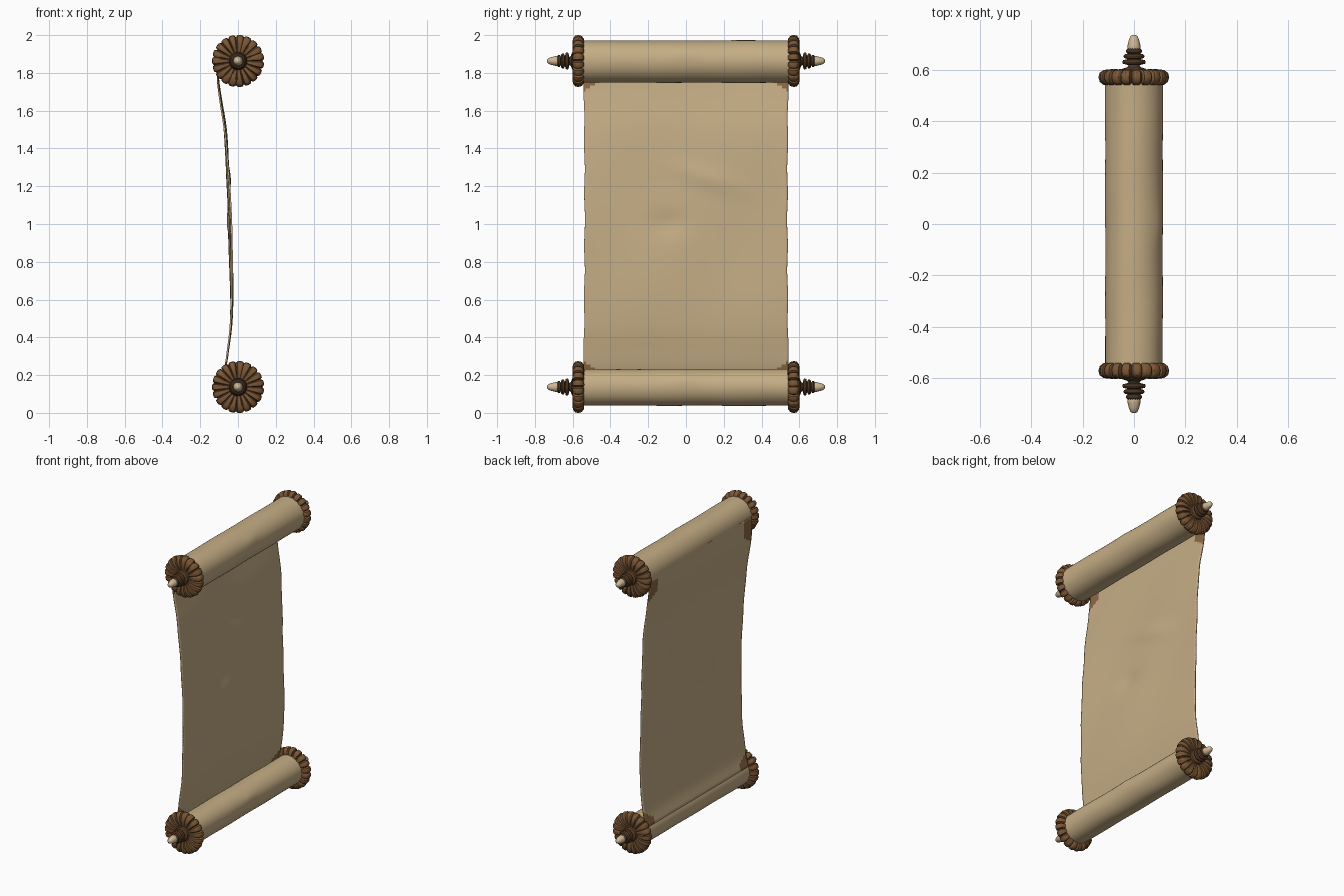
import bpy, bmesh, math, random

random.seed(4)
cube = bpy.data.objects.get("Cube")
if cube:
    bpy.data.objects.remove(cube, do_unlink=True)


def material(name, rgb):
    m = bpy.data.materials.new(name)
    m.use_nodes = True
    m.diffuse_color = (*rgb, 1)
    m.node_tree.nodes["Principled BSDF"].inputs["Base Color"].default_value = (*rgb, 1)
    return m


PAPER = material("parchment", (0.56, 0.42, 0.235))
WOOD = material("carved wood", (0.20, 0.095, 0.036))
DARK = material("dark wood", (0.115, 0.056, 0.023))
IVORY = material("ivory tip", (0.62, 0.48, 0.30))
STAIN = material("stained corner", (0.27, 0.14, 0.055))


def finish(name, bm, mats, angle=40):
    bmesh.ops.recalc_face_normals(bm, faces=bm.faces)
    mesh = bpy.data.meshes.new(name)
    bm.to_mesh(mesh)
    bm.free()
    for m in mats:
        mesh.materials.append(m)
    obj = bpy.data.objects.new(name, mesh)
    bpy.context.collection.objects.link(obj)
    bpy.ops.object.select_all(action='DESELECT')
    obj.select_set(True)
    bpy.context.view_layer.objects.active = obj
    bpy.ops.object.shade_smooth_by_angle(angle=math.radians(angle))
    return obj


def lathe(name, profile, segs, zc, mats, side=1, shape=None, colour=None):
    """Spin (radius, y) points round the y axis; shape() may bend each point."""
    bm = bmesh.new()
    rings = []
    for r, y in profile:
        ring = []
        for i in range(segs):
            a = math.tau * i / segs
            rr, yy = shape(r, y, i) if shape else (r, y)
            ring.append(bm.verts.new((rr * math.cos(a), side * yy, zc + rr * math.sin(a))))
        rings.append(ring)
    for k in range(len(rings) - 1):
        for i in range(segs):
            j = (i + 1) % segs
            f = bm.faces.new((rings[k][i], rings[k][j], rings[k + 1][j], rings[k + 1][i]))
            if colour:
                f.material_index = colour(*profile[k], i)
    bm.faces.new(rings[0])
    bm.faces.new(rings[-1])
    return finish(name, bm, mats)


DISC = [(.02, .54), (.09, .538), (.118, .542), (.132, .553), (.137, .57), (.133, .587),
        (.118, .598), (.09, .602), (.065, .598), (.045, .592), (.02, .592)]
FINIAL = [(.02, .585), (.05, .59), (.046, .603), (.026, .61), (.022, .618), (.043, .623),
          (.046, .63), (.042, .637), (.026, .641), (.039, .646), (.041, .653), (.036, .66),
          (.024, .663), (.031, .668), (.031, .676), (.025, .682)]
TIP = [(.02, .67), (.026, .682), (.025, .695), (.02, .715), (.014, .73), (.006, .735)]
STEP, GROOVES = 6, 19

# Rods: paper roll, carved end discs, turned finials and tips
for place, zc, zr, radius in (("top", 1.863, 1.86, .112), ("bottom", .137, .135, .097)):
    def crinkle(r, y, i):
        a = math.tau * i / 64
        dent = .0015 * math.sin(3 * a + 9 * y) * math.cos(7 * y - a)
        bump = .004 * math.exp(-(y / .06) ** 2 - ((a - .5) / .3) ** 2)
        return r + dent + bump, y

    lathe(place + "_paper_roll", [(radius, -.55 + 1.1 * k / 40) for k in range(41)],
          64, zr, [PAPER], shape=crinkle)

    for end, side in (("front", -1), ("back", 1)):
        depth = [random.uniform(.15, .3) for _ in range(GROOVES)]
        inner = [random.uniform(.06, .1) for _ in range(GROOVES)]

        # Each groove pulls the rim towards the middle of its rounded section
        def carve(r, y, i):
            g = i // STEP
            cut = depth[g] if i % STEP == 0 and r > .06 else 0
            swell = .03 * math.cos(math.tau * (i % STEP) / STEP) if r > .1 else 0
            s = 1 - cut - swell
            return .095 + (r - .095) * s, .57 + (y - .57) * s

        def groove_colour(r, y, i):
            in_groove = i % STEP == 0 and r > inner[i // STEP]
            return 1 if in_groove else 0

        tag = f"{place}_{end}_"
        lathe(tag + "disc", DISC, STEP * GROOVES, zc, [WOOD, DARK], side, carve, groove_colour)
        lathe(tag + "finial", FINIAL, 24, zc, [DARK], side)
        lathe(tag + "tip", TIP, 16, zc, [IVORY], side)

# Hanging sheet: a side profile of (x, z) points, swept along y
PATH = [(-.106, 1.87), (-.106, 1.77), (-.094, 1.67), (-.068, 1.5), (-.053, 1.3), (-.042, 1.05),
        (-.036, .8), (-.035, .6), (-.04, .45), (-.054, .33), (-.066, .25), (-.085, .18)]


def sheet_x(z):
    """Smooth interpolation of the profile by height."""
    n = len(PATH)
    for k in range(n - 1):
        (x0, z0), (x1, z1) = PATH[k], PATH[k + 1]
        if z >= z1 or k == n - 2:
            xa, za = PATH[max(k - 1, 0)]
            xb, zb = PATH[min(k + 2, n - 1)]
            h = z1 - z0
            t = (z - z0) / h
            m0, m1 = h * (x1 - xa) / (z1 - za), h * (xb - x0) / (zb - z0)
            return ((2 * t**3 - 3 * t**2 + 1) * x0 + (t**3 - 2 * t**2 + t) * m0
                    + (3 * t**2 - 2 * t**3) * x1 + (t**3 - t**2) * m1)


bm = bmesh.new()
NY, NZ = 90, 110
grid = []
for k in range(NZ + 1):
    z = 1.87 - 1.69 * k / NZ
    fade = math.sin(math.pi * k / NZ)
    half = .543 - .006 * fade + .002 * math.sin(23 * z)
    row = []
    for i in range(NY + 1):
        y = half * (2 * i / NY - 1)
        wave = .006 * math.sin(3 * y + 4 * z) + .003 * math.sin(9 * y - 5 * z)
        dent = .012 * math.exp(-((y + .1) / .1) ** 2 - ((z - 1) / .07) ** 2)
        fold = .01 * math.exp(-((y - .1) / .18) ** 2 - ((z - 1.28 + .3 * y) / .06) ** 2)
        row.append(bm.verts.new((sheet_x(z) + fade * (wave + fold - dent), y, z)))
    grid.append(row)
for k in range(NZ):
    for i in range(NY):
        f = bm.faces.new((grid[k][i], grid[k][i + 1], grid[k + 1][i + 1], grid[k + 1][i]))
        c = f.calc_center_median()
        inset = (.545 - abs(c.y)) * .6
        if c.z > 1.7 + inset or c.z < .275 - inset:
            f.material_index = 1 if abs(c.y) > .46 else 0
sheet = finish("hanging_sheet", bm, [PAPER, STAIN])
thick = sheet.modifiers.new("thickness", 'SOLIDIFY')
thick.thickness = .009
thick.offset = 0
